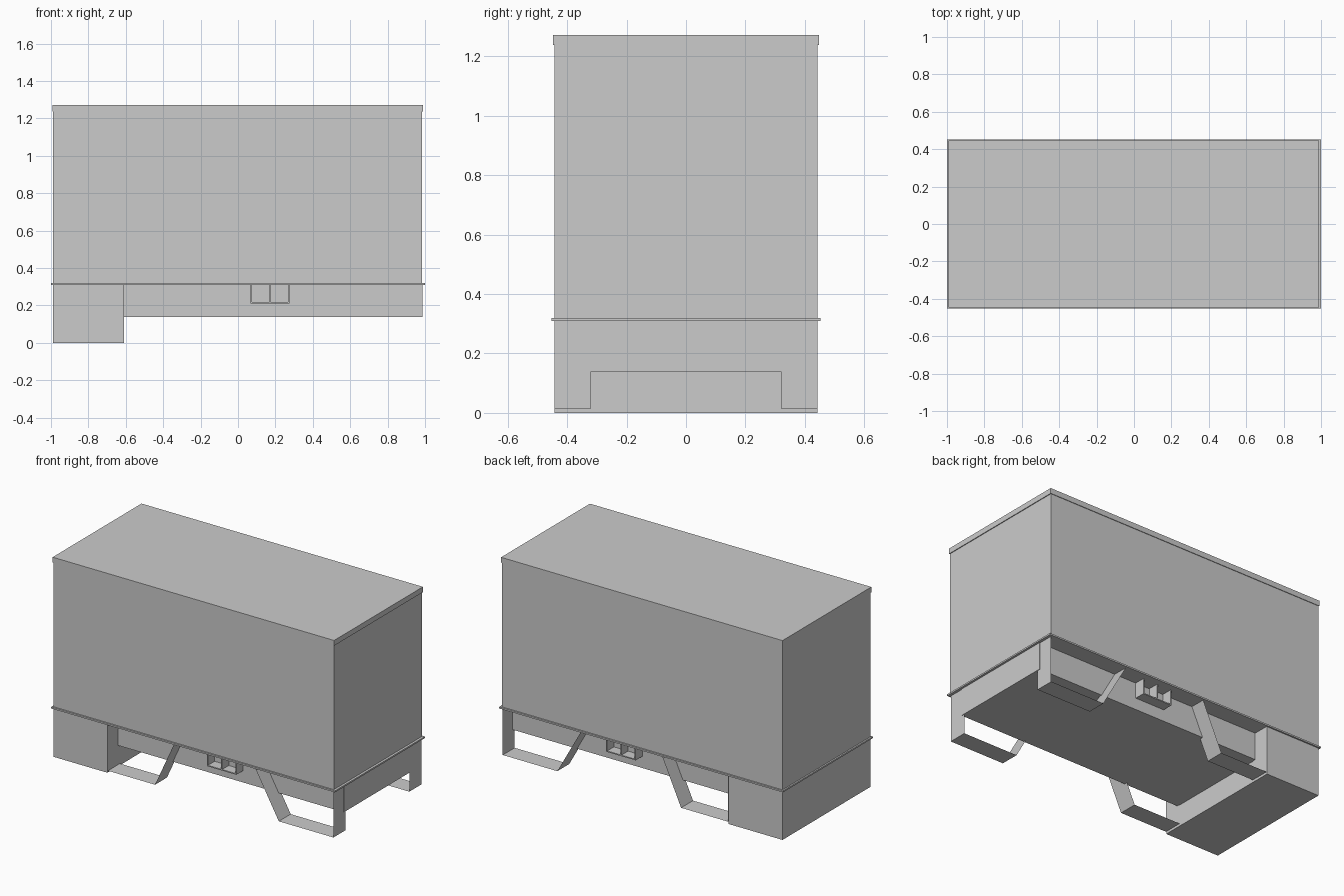
import bpy, bmesh
from mathutils import Vector

if "Cube" in bpy.data.objects:
    bpy.data.objects.remove(bpy.data.objects["Cube"])


def finish(bm, name, mirror=False):
    bmesh.ops.recalc_face_normals(bm, faces=bm.faces)
    mesh = bpy.data.meshes.new(name)
    bm.to_mesh(mesh)
    bm.free()
    ob = bpy.data.objects.new(name, mesh)
    bpy.context.collection.objects.link(ob)
    if mirror:
        mod = ob.modifiers.new("Mirror", 'MIRROR')
        mod.use_axis = (False, True, False)
        mod.use_mirror_merge = False
    return ob


def add_box(bm, x0, x1, y0, y1, z0, z1):
    verts = bmesh.ops.create_cube(bm, size=1)["verts"]
    for v in verts:
        v.co = Vector((x0 if v.co.x < 0 else x1,
                       y0 if v.co.y < 0 else y1,
                       z0 if v.co.z < 0 else z1))


def box(name, *limits):
    bm = bmesh.new()
    add_box(bm, *limits)
    return finish(bm, name)


def frame(name, outline, y0, y1, thickness):
    """Closed strip following an XZ outline, extruded along y."""
    bm = bmesh.new()
    face = bm.faces.new([bm.verts.new((x, y0, z)) for x, z in outline])
    bmesh.ops.inset_individual(bm, faces=[face], thickness=thickness,
                               use_even_offset=True)
    bmesh.ops.delete(bm, geom=[face], context='FACES_ONLY')
    ext = bmesh.ops.extrude_face_region(bm, geom=bm.faces[:])
    moved = [g for g in ext["geom"] if isinstance(g, bmesh.types.BMVert)]
    bmesh.ops.translate(bm, verts=moved, vec=(0, y1 - y0, 0))
    return finish(bm, name, mirror=True)


# Main container, lid and floor flange
box("container_body", -0.99, 0.985, -0.443, 0.443, 0.315, 1.245)
box("lid", -0.993, 0.99, -0.447, 0.447, 1.238, 1.272)
box("floor_flange", -1.0, 1.0, -0.453, 0.453, 0.309, 0.319)

# Lower end compartment and the chassis between the legs
box("end_compartment", -0.99, -0.61, -0.443, 0.443, 0.0, 0.312)
box("chassis", -0.612, 0.986, -0.343, 0.343, 0.137, 0.312)

# Hollow trapezoid legs, both sides
legs = {
    "leg_frame_left": [(-0.607, 0.309), (-0.607, 0.013), (-0.275, 0.013), (-0.14, 0.309)],
    "leg_frame_right": [(0.43, 0.309), (0.597, 0.013), (0.982, 0.013), (0.982, 0.309)],
}
for name, outline in legs.items():
    frame(name, outline, -0.442, -0.322, 0.01)

# Open two-cell step pockets, both sides
bm = bmesh.new()
for x in (0.068, 0.168, 0.268):
    add_box(bm, x, x + 0.007, -0.41, -0.342, 0.214, 0.31)
add_box(bm, 0.068, 0.275, -0.41, -0.342, 0.211, 0.218)
finish(bm, "step_pockets", mirror=True)
